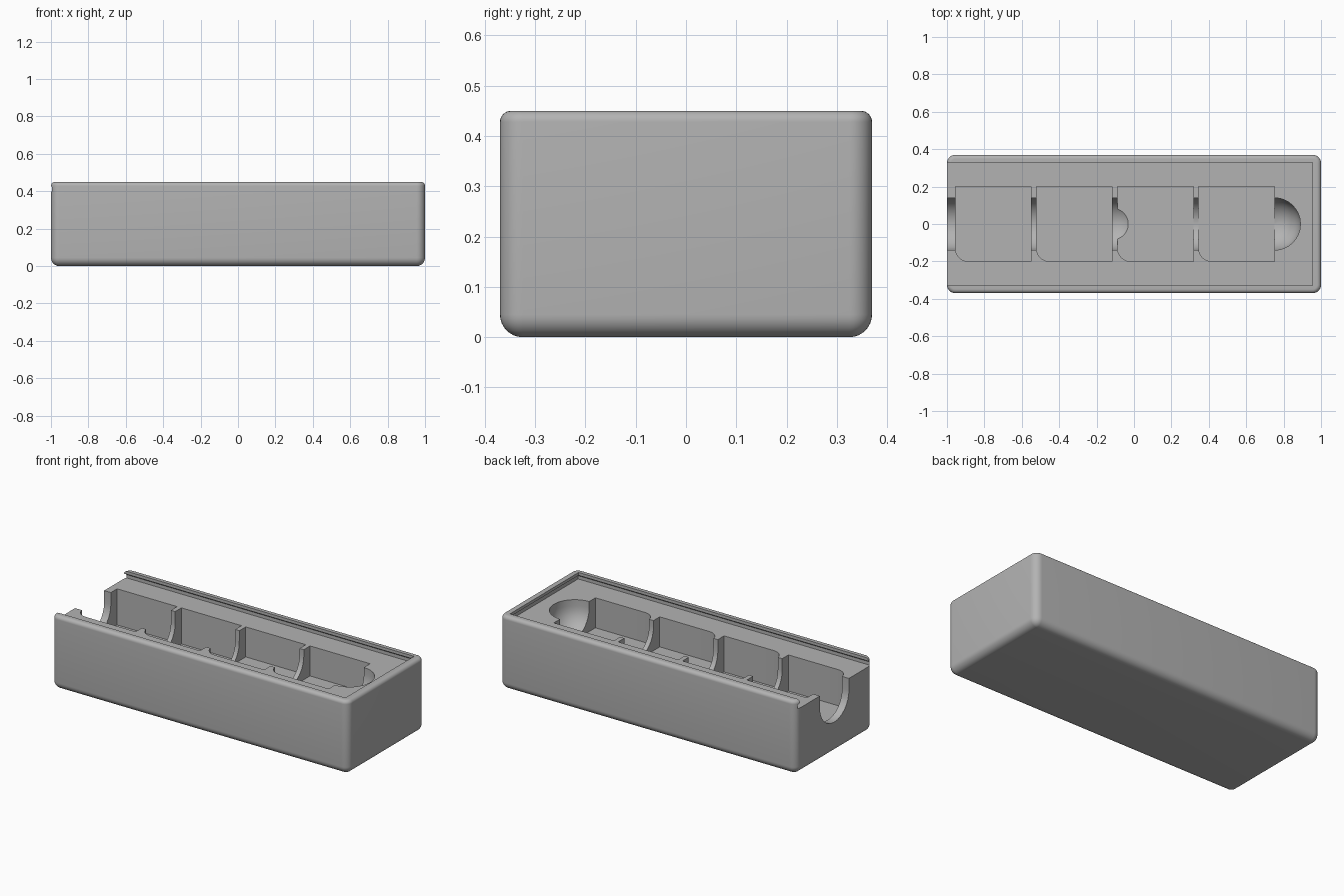
import bpy, bmesh
from math import sin, cos, pi

old = bpy.data.objects.get("Cube")
if old:
    bpy.data.objects.remove(old, do_unlink=True)

grey = bpy.data.materials.new("plain_grey")
grey.use_nodes = True
grey.diffuse_color = (0.45, 0.45, 0.45, 1)
grey.node_tree.nodes["Principled BSDF"].inputs["Base Color"].default_value = grey.diffuse_color

HX, HY, H = 1.0, 0.37, 0.45      # tray half sizes and height
LEDGE = 0.40                     # level the sliding lid rests on


def hull(name, points):
    """Solid convex part wrapped around a set of points."""
    bm = bmesh.new()
    for p in points:
        bm.verts.new(p)
    bmesh.ops.remove_doubles(bm, verts=bm.verts, dist=1e-5)
    res = bmesh.ops.convex_hull(bm, input=bm.verts)
    loose = {v for v in res["geom_interior"] + res["geom_unused"]
             if isinstance(v, bmesh.types.BMVert) and v.is_valid}
    bmesh.ops.delete(bm, geom=list(loose), context="VERTS")
    bmesh.ops.dissolve_limit(bm, angle_limit=0.005, verts=bm.verts, edges=bm.edges)
    bmesh.ops.recalc_face_normals(bm, faces=bm.faces)
    mesh = bpy.data.meshes.new(name)
    bm.to_mesh(mesh)
    bm.free()
    mesh.materials.append(grey)
    obj = bpy.data.objects.new(name, mesh)
    bpy.context.collection.objects.link(obj)
    return obj


def rounded_ring(hx, hy, r, z, seg=8):
    """Rounded rectangle at height z."""
    pts = []
    for q, (sx, sy) in enumerate([(1, 1), (-1, 1), (-1, -1), (1, -1)]):
        for i in range(seg + 1):
            a = (q + i / seg) * pi / 2
            pts.append((sx * (hx - r) + r * cos(a), sy * (hy - r) + r * sin(a), z))
    return pts


def block(x0, x1, hy, z0, z1):
    return [(x, y, z) for x in (x0, x1) for y in (-hy, hy) for z in (z0, z1)]


def cut(target, cutter):
    mod = target.modifiers.new("cut", "BOOLEAN")
    mod.operation, mod.solver, mod.object = "DIFFERENCE", "EXACT", cutter
    bpy.context.view_layer.objects.active = target
    bpy.ops.object.modifier_apply(modifier=mod.name)
    bpy.data.objects.remove(cutter, do_unlink=True)


def finger_channel(x0, x1, bottom, r=0.14, seg=32):
    """U-shaped trough along x with a bowl-shaped end."""
    pts, mid = [], bottom + r
    for x in (x0, x1):
        for i in range(seg):
            a = 2 * pi * i / seg
            pts.append((x + r * cos(a), r * sin(a), H + 0.1))
            for j in range(9):
                b = j / 8 * pi / 2
                pts.append((x + r * cos(b) * cos(a), r * cos(b) * sin(a), mid - r * sin(b)))
    return hull("finger_channel_cutter", pts)


def pocket(x0, x1, floor, hy=0.2, r=0.07):
    """Rectangular pocket with one rounded corner."""
    outline = [(x1, -hy), (x1, hy), (x0, hy)]
    for i in range(9):
        a = pi + i / 8 * pi / 2
        outline.append((x0 + r + r * cos(a), -hy + r + r * sin(a)))
    return hull("pocket_cutter", [(x, y, z) for x, y in outline for z in (floor, H + 0.1)])


# Tray body: large round on the base and corners, small round on the rim
R, RIM = 0.045, 0.022
shell = []
for i in range(9):
    a = i / 8 * pi / 2
    d = R * (1 - sin(a))
    shell += rounded_ring(HX - d, HY - d, max(R - d, 0.0005), R * (1 - cos(a)))
    d = RIM * (1 - cos(a))
    shell += rounded_ring(HX - d, HY - d, R - d, H - RIM * (1 - sin(a)))
tray = hull("tray_body", shell)

# Lid slide: open at one end, with an undercut beneath the lip
cut(tray, hull("lid_opening_cutter", block(-1.2, 0.955, 0.33, LEDGE, H + 0.1)))
cut(tray, hull("lid_groove_cutter",
               block(-1.2, 0.97, 0.347, LEDGE, 0.42) + block(-1.2, 0.954, 0.329, LEDGE, 0.433)))

# Finger channels at two depths
cut(tray, finger_channel(-1.3, -0.115, 0.188))
cut(tray, finger_channel(-0.12, 0.75, 0.222))

# Row of four pockets, the first two deeper
for i in range(4):
    x = -0.955 + i * 0.4335
    cut(tray, pocket(x, x + 0.405, 0.18 if i < 2 else 0.217))

# Smooth rounds, sharp edges
bpy.ops.object.select_all(action="DESELECT")
tray.select_set(True)
bpy.context.view_layer.objects.active = tray
bpy.ops.object.shade_smooth_by_angle(angle=0.6)
